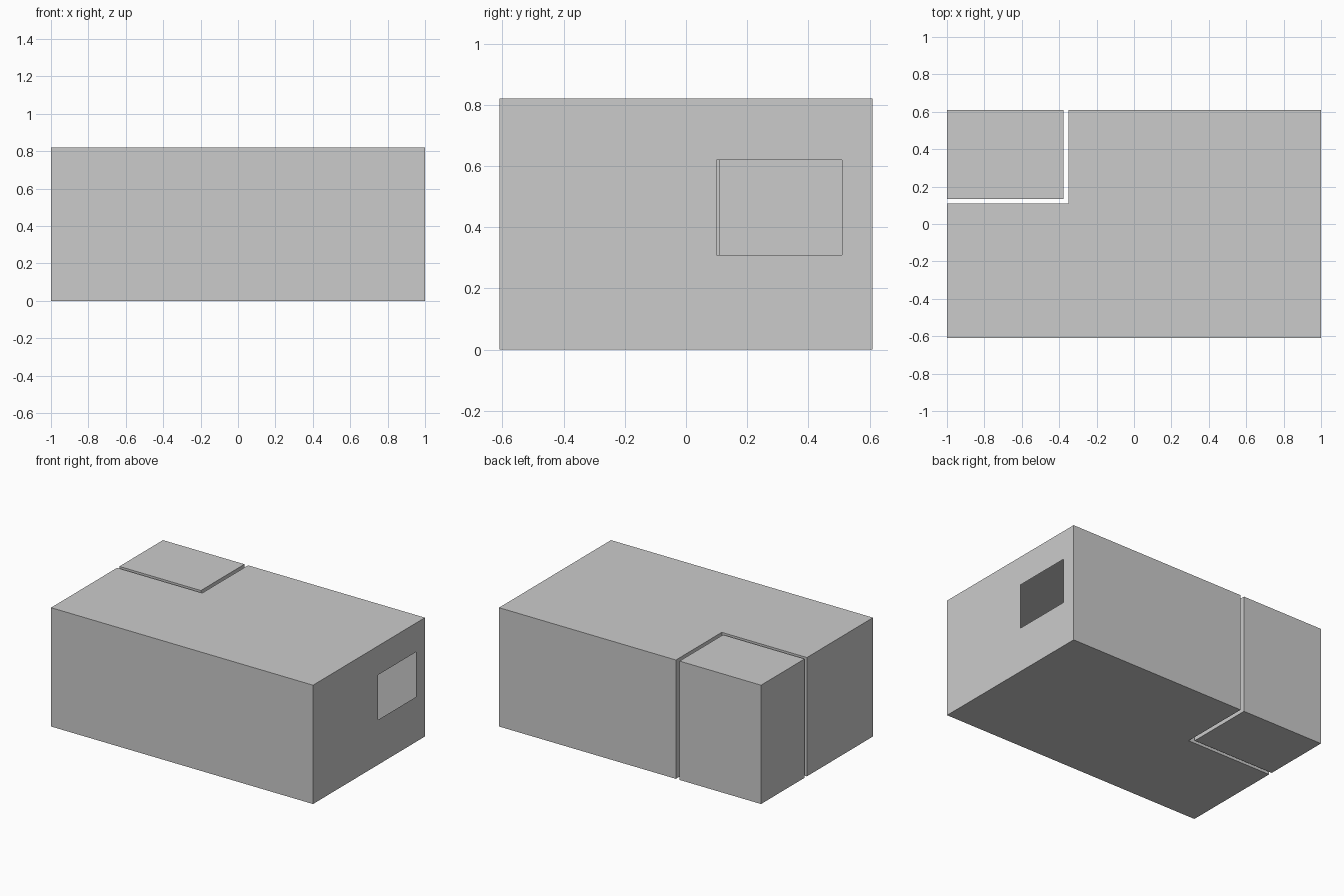
import bpy
import bmesh

if "Cube" in bpy.data.objects:
    bpy.data.objects.remove(bpy.data.objects["Cube"])

W, D, H = 1.0, 0.61, 0.82      # half width, half depth, height


def add_object(name, bm):
    bm.normal_update()
    mesh = bpy.data.meshes.new(name)
    bm.to_mesh(mesh)
    bm.free()
    obj = bpy.data.objects.new(name, mesh)
    bpy.context.collection.objects.link(obj)
    return obj


def prism(outline):
    """Closed thin shell from a counter-clockwise floor outline; returns bmesh and walls."""
    bm = bmesh.new()
    low = [bm.verts.new((x, y, 0)) for x, y in outline]
    top = [bm.verts.new((x, y, H)) for x, y in outline]
    bm.faces.new(low[::-1])
    bm.faces.new(top)
    n = len(outline)
    walls = [bm.faces.new((low[i], low[(i + 1) % n], top[(i + 1) % n], top[i]))
             for i in range(n)]
    return bm, walls


# Main room: hollow L-shaped shell with the back left corner left out
room, walls = prism([(-W, -D), (W, -D), (W, D), (-0.35, D), (-0.35, 0.11), (-W, 0.11)])

# Window opening: replace the right wall with a frame of four faces around the hole
outer = list(walls[1].verts)
bmesh.ops.delete(room, geom=[walls[1]], context='FACES_ONLY')
inner = [room.verts.new((W, y, z))
         for y, z in ((0.10, 0.31), (0.51, 0.31), (0.51, 0.62), (0.10, 0.62))]
for i in range(4):
    j = (i + 1) % 4
    room.faces.new((outer[i], outer[j], inner[j], inner[i]))
add_object("main_room", room)

# Separate corner room, set in the notch with a narrow gap
corner, _ = prism([(-W, 0.135), (-0.378, 0.135), (-0.378, D), (-W, D)])
add_object("corner_room", corner)
